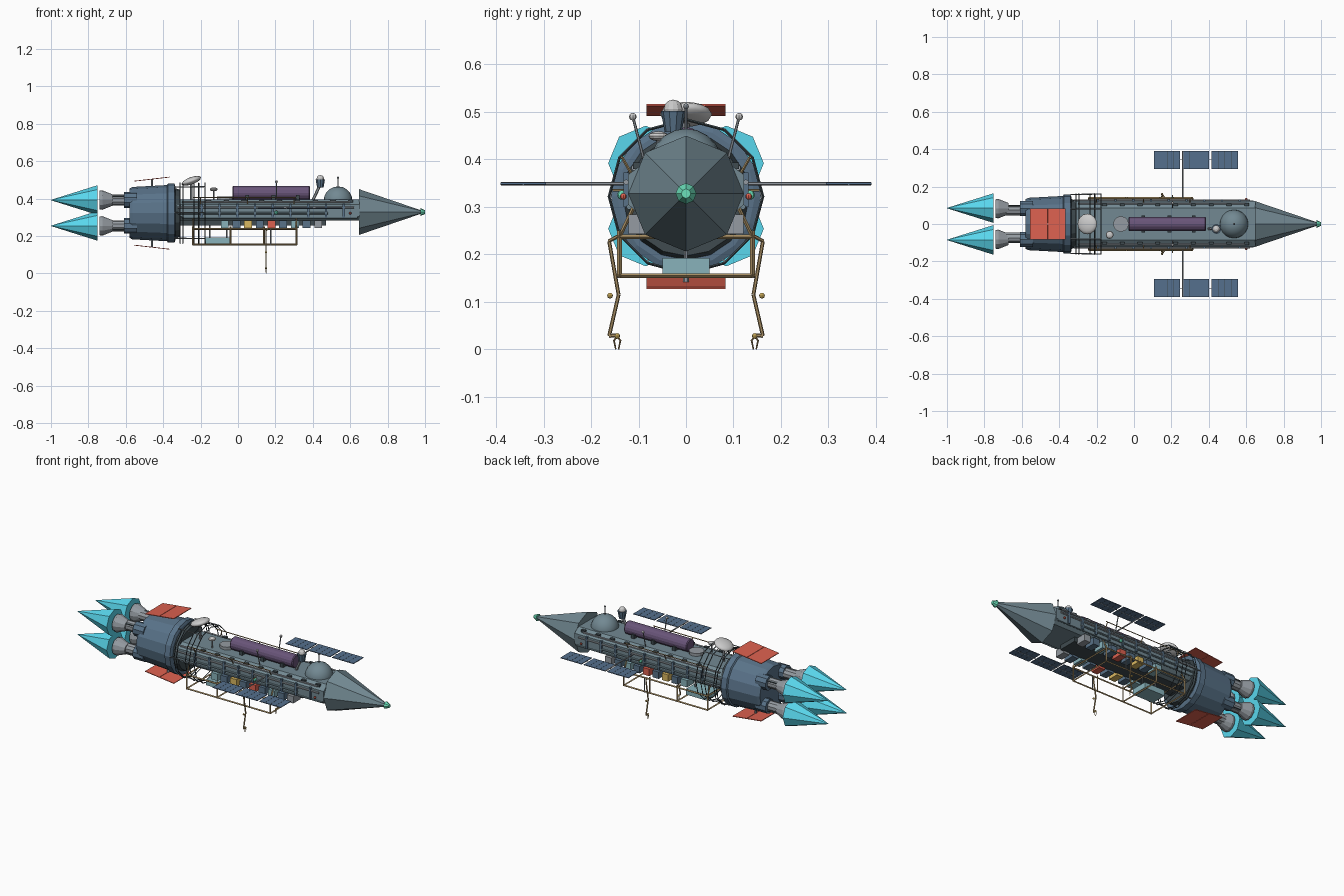
import bpy, bmesh, math
from mathutils import Vector, Matrix

if "Cube" in bpy.data.objects:
    bpy.data.objects.remove(bpy.data.objects["Cube"])

CZ = 0.325  # height of the ship's long axis


def mat(name, r, g, b):
    m = bpy.data.materials.new(name)
    m.diffuse_color = (r, g, b, 1)
    m.use_nodes = True
    m.node_tree.nodes["Principled BSDF"].inputs["Base Color"].default_value = m.diffuse_color
    return m


HULL = mat("hull", .17, .25, .29)
BLUE = mat("blue_hull", .10, .17, .25)
PURPLE = mat("purple", .14, .09, .19)
CYAN = mat("cyan", .10, .68, .85)
RED = mat("red", .72, .12, .08)
GREY = mat("grey", .30, .33, .36)
WHITE = mat("white", .75, .75, .76)
TAN = mat("tan", .40, .28, .13)
DARK = mat("dark", .05, .07, .08)
GREEN = mat("green", .15, .75, .50)
YELLOW = mat("yellow", .70, .48, .12)
TEAL = mat("teal", .25, .45, .50)
SOLAR = mat("solar", .09, .16, .27)


def make(name, bm, m, smooth=False):
    me = bpy.data.meshes.new(name)
    bmesh.ops.recalc_face_normals(bm, faces=bm.faces)
    bm.to_mesh(me)
    bm.free()
    me.materials.append(m)
    for p in me.polygons:
        p.use_smooth = smooth
    ob = bpy.data.objects.new(name, me)
    bpy.context.collection.objects.link(ob)
    return ob


def rod(name, a, b, r, m, r2=None, n=8):
    """Cylinder or cone from point a to point b."""
    a, b = Vector(a), Vector(b)
    d = b - a
    bm = bmesh.new()
    mx = Matrix.Translation((a + b) / 2) @ d.to_track_quat('Z', 'Y').to_matrix().to_4x4()
    bmesh.ops.create_cone(bm, cap_ends=True, segments=n, radius1=r,
                          radius2=r if r2 is None else r2, depth=d.length, matrix=mx)
    return make(name, bm, m)


def box(name, lo, hi, m, tilt=0):
    lo, hi = Vector(lo), Vector(hi)
    bm = bmesh.new()
    bmesh.ops.create_cube(bm, size=1, matrix=Matrix.Translation((lo + hi) / 2)
                          @ Matrix.Rotation(tilt, 4, 'Y') @ Matrix.Diagonal((*(hi - lo), 1)))
    return make(name, bm, m)


def ball(name, c, r, m, scale=(1, 1, 1), tilt=0, n=12):
    bm = bmesh.new()
    bmesh.ops.create_uvsphere(bm, u_segments=n, v_segments=max(6, n // 2), radius=r,
                              matrix=Matrix.Translation(c) @ Matrix.Rotation(tilt, 4, 'Y')
                              @ Matrix.Diagonal((*scale, 1)))
    return make(name, bm, m, n > 14)


def lathe(name, prof, y, z, m, n=16):
    """Revolve (x, radius) points about an axis parallel to x."""
    bm = bmesh.new()
    rings = [[bm.verts.new((x, y + r * math.sin(2 * math.pi * i / n),
                            z + r * math.cos(2 * math.pi * i / n))) for i in range(n)]
             for x, r in prof]
    for p, q in zip(rings, rings[1:]):
        for i in range(n):
            j = (i + 1) % n
            bm.faces.new((p[i], p[j], q[j], q[i]))
    bm.faces.new(rings[0])
    bm.faces.new(rings[-1])
    return make(name, bm, m)


def hoop(name, x, R, r, m, n=12):
    bm = bmesh.new()
    g = [[bm.verts.new((x + r * math.sin(k * math.pi / 2),
                        (R + r * math.cos(k * math.pi / 2)) * math.sin(2 * math.pi * i / n),
                        CZ - .003 + (R + r * math.cos(k * math.pi / 2)) * math.cos(2 * math.pi * i / n)))
          for k in range(4)] for i in range(n)]
    for i in range(n):
        for k in range(4):
            bm.faces.new((g[i][k], g[(i + 1) % n][k], g[(i + 1) % n][(k + 1) % 4], g[i][(k + 1) % 4]))
    return make(name, bm, m)


# Main body: chamfered box section swept along x
half = [(.085, .395), (.122, .368), (.122, .305), (.095, .282)]
section = half + [(-y, z) for y, z in reversed(half)]
bm = bmesh.new()
face = bm.faces.new([bm.verts.new((-.36, y, z)) for y, z in section])
ext = bmesh.ops.extrude_face_region(bm, geom=[face], use_keep_orig=True)
bmesh.ops.translate(bm, vec=(1.01, 0, 0),
                    verts=[v for v in ext['geom'] if isinstance(v, bmesh.types.BMVert)])
make("main_body", bm, HULL)
box("keel", (-.34, -.06, .255), (.47, .06, .285), DARK)

# Nose
rod("nose_cone", (.648, 0, .328), (.982, 0, .328), .122, HULL, .008, 8)
rod("nose_tip", (.975, 0, .328), (1, 0, .328), .022, GREEN, .010, 8)

# Engine block with flanges
lathe("engine_block", [(-.58, .132), (-.565, .140), (-.38, .150), (-.375, .158),
                       (-.34, .158), (-.335, .145)], 0, CZ - .003, BLUE, 16)
lathe("engine_collar", [(-.34, .135), (-.31, .125)], 0, CZ - .003, DARK, 16)
for x in (-.31, -.295, -.235, -.21, -.177):
    hoop("hoop", x, .162, .003, DARK)
for i in range(6):
    a = math.pi * (i + .5) / 3
    rod("hoop_brace", (-.34, .158 * math.sin(a), CZ + .158 * math.cos(a)),
        (-.175, .160 * math.sin(a), CZ + .160 * math.cos(a)), .003, GREY, n=4)

# Four engines: pipe, bell and flame
for sy in (-1, 1):
    for sz in (-1, 1):
        y, z = sy * .082, .323 + sz * .069
        rod("engine_pipe", (-.69, y * .9, z), (-.5, y * .9, z), .030, GREY, n=10)
        rod("engine_sleeve", (-.61, y, z), (-.54, y, z), .042, BLUE, n=10)
        lathe("engine_bell", [(-.74, .050), (-.725, .052), (-.685, .036), (-.67, .030)], y, z, GREY, 12)
        rod("flame", (-.752, y + sy * .003, z), (-1, y + sy * .003, z), .079, CYAN, .001, 8)
        rod("fuel_line", (-.67, y * 1.2, z + sz * .02), (-.55, y * 1.2, z + sz * .02), .004, DARK, n=5)

# Red radiator plates above and below
for s in (-1, 1):
    zc = .322 + s * .182
    for k, x in enumerate((-.555, -.459)):
        z = zc + s * (k - .5) * .011
        box("radiator_plate", (x, -.083, z - .002), (x + .094, .083, z + .002), RED, -s * .115)
    rod("radiator_post", (-.46, 0, .322 + s * .13), (-.46, 0, zc), .006, GREY, n=6)

# Dorsal tank, dome and mast
lathe("dorsal_tank", [(-.03, .034), (-.025, .038), (.38, .038), (.385, .034)], 0, .430, PURPLE, 16)
for x in (.04, .18, .31):
    box("tank_saddle", (x, -.045, .385), (x + .02, .045, .418), DARK)
ball("dome", (.535, 0, .388), .077, HULL, n=20)
rod("dome_mast", (.535, 0, .46), (.535, 0, .512), .003, GREY, n=6)
ball("mast_tip", (.535, 0, .512), .006, GREY, n=8)

# Small turret
rod("turret_stem", (.40, -.025, .39), (.435, -.027, .465), .008, GREY, n=6)
rod("turret_cup", (.44, -.027, .458), (.44, -.027, .502), .018, BLUE, .026, 10)
ball("turret_cap", (.44, -.027, .506), .020, WHITE)

# White dishes
ball("large_dish", (-.25, 0, .495), .055, WHITE, (1, 1, .35), -.35, 16)
rod("large_dish_post", (-.25, 0, .38), (-.25, 0, .49), .007, GREY, n=6)
ball("small_dish", (-.13, -.058, .449), .021, WHITE, (1, 1, .5))
rod("small_dish_post", (-.13, -.058, .38), (-.13, -.058, .447), .004, GREY, n=6)
hoop_port = rod("dorsal_hatch", (-.07, 0, .39), (-.07, 0, .412), .042, GREY, n=12)

cargo = [TEAL, BLUE, YELLOW, BLUE, RED, BLUE, TEAL, BLUE, GREY]
for s in (-1, 1):
    # Solar wings
    rod("wing_boom", (.26, s * .11, .349), (.26, s * .39, .349), .004, GREY, n=6)
    rod("wing_spar", (.107, s * .343, .347), (.555, s * .343, .347), .002, GREY, n=6)
    for k in range(3):
        x = .107 + k * .154
        box("solar_panel", (x, s * .343 - .048, .347), (x + .14, s * .343 + .048, .351), SOLAR)
        for j in range(1, 4):
            box("panel_line", (x + j * .035 - .0008, s * .343 - .048, .3465),
                (x + j * .035 + .0008, s * .343 + .048, .3516), DARK)

    # Side pipes and studs
    for z, x0, x1, y in ((.382, -.30, .60, .110), (.352, -.32, .62, .126),
                         (.322, -.32, .48, .127), (.300, -.30, .64, .120)):
        rod("side_pipe", (x0, s * y, z), (x1, s * y, z), .006, GREY if z > .34 else HULL, n=6)
    for k in range(9):
        x = -.2 + k * .095
        box("side_rib", (x, s * .126 - .006, .300), (x + .012, s * .126 + .006, .372), BLUE)
        box("top_stud", (x + .03, s * .104 - .008, .380), (x + .055, s * .104 + .008, .394), DARK)
    ball("green_lamp", (.205, s * .135, .325), .010, GREEN, n=8)
    ball("red_lamp", (.60, s * .132, .322), .007, RED, n=8)

    # Side aerials
    rod("aerial", (.205, s * .085, .385), (.205, s * .112, .49), .003, GREY, n=6)
    ball("aerial_tip", (.205, s * .112, .49), .008, WHITE, n=8)
    rod("side_probe", (.205, s * .12, .335), (.205, s * .155, .335), .003, TAN, n=6)

    # Cargo modules along the lower edge
    for k, m in enumerate(cargo):
        x = -.092 + k * .0625
        box("cargo_module", (x, s * .088 - .033, .243), (x + .042, s * .088 + .033, .284), m)

    # Underslung frame sides
    y = s * .14
    for z in (.155, .237):
        rod("frame_rail", (-.243, y, z), (.315, y, z), .005, TAN, n=4)
    for x in (-.24, -.04, .14, .312):
        rod("frame_post", (x, y, .152), (x, y, .25), .005, TAN, n=4)
    for x in (-.24, .312):
        rod("frame_hanger", (x, y, .237), (x, s * .11, .30), .004, TAN, n=4)
    rod("upper_side_rail", (-.24, s * .135, .405), (.31, s * .135, .405), .003, TAN, n=4)
    for x in (-.2, .05, .3):
        rod("rail_stay", (x, s * .135, .405), (x, s * .115, .37), .003, TAN, n=4)

    # Manipulator arm with claw
    pts = [(.165, s * .14, .24), (.15, s * .162, .228), (.15, s * .142, .115),
           (.15, s * .162, .028), (.15, s * .145, .03)]
    for a, b in zip(pts, pts[1:]):
        rod("arm_link", a, b, .004, TAN, n=6)
    ball("arm_elbow", (.15, s * .16, .113), .006, YELLOW, n=8)
    ball("arm_wrist", (.15, s * .145, .028), .006, YELLOW, n=8)
    for t in (-1, 1):
        rod("claw_upper", (.15, s * .145, .028), (.15, s * .145 + t * .007, .018), .002, TAN, n=4)
        rod("claw_lower", (.15, s * .145 + t * .007, .020), (.15, s * .145 + t * .003, .0), .002, TAN, .0015, 4)
    rod("arm_piston", (.175, s * .14, .24), (.175, s * .142, .15), .003, GREY, n=5)

# Frame cross bars and slung box
for x in (-.24, -.04, .312):
    for z in (.155, .237):
        rod("frame_cross_bar", (x, -.14, z), (x, .14, z), .005, TAN, n=4)
box("slung_box", (-.175, -.05, .158), (-.035, .05, .192), TEAL)
for x in (-.15, -.06):
    rod("box_hanger", (x, 0, .19), (x, 0, .27), .004, GREY, n=5)
